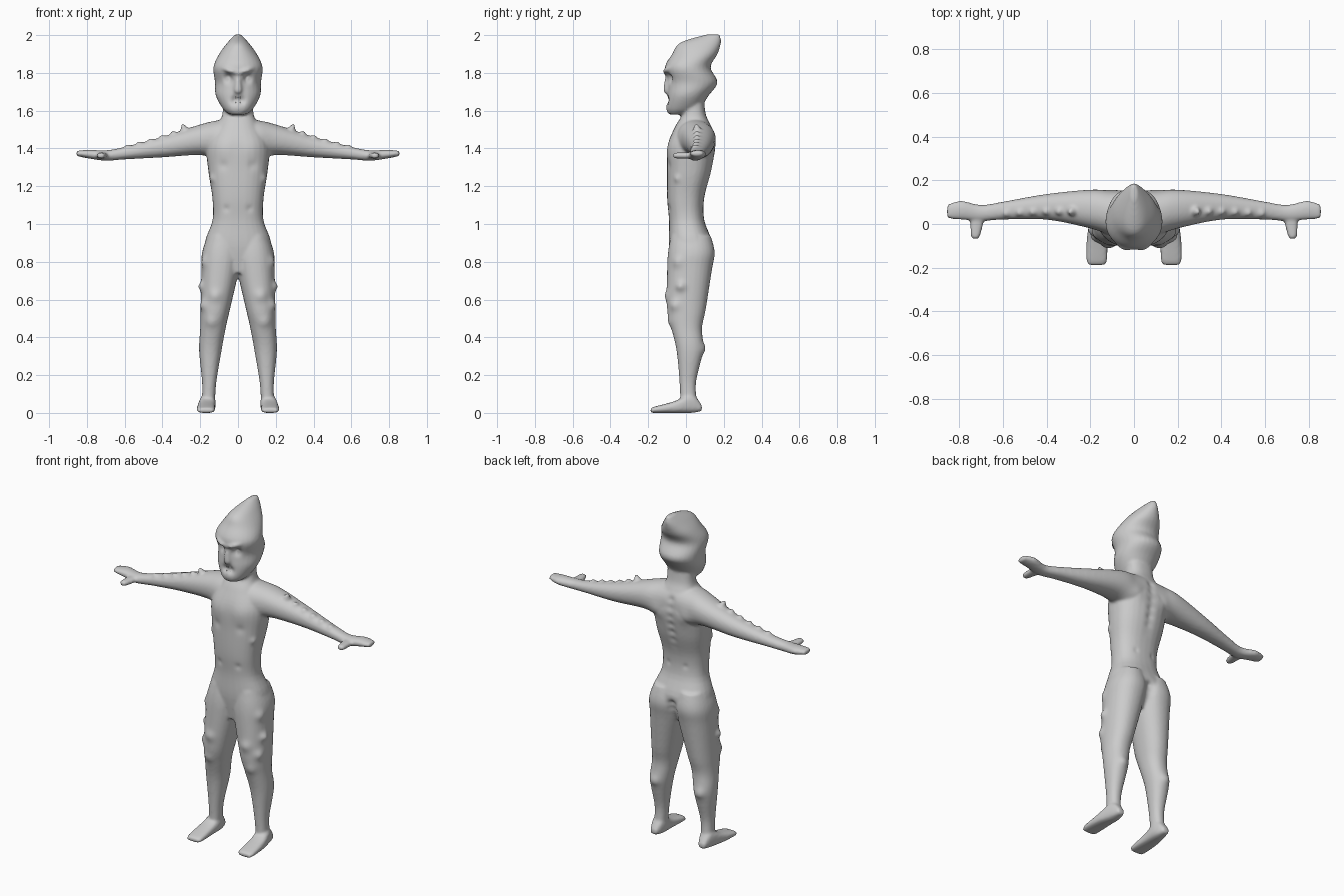
import bpy, bmesh, math
from mathutils import Vector

if "Cube" in bpy.data.objects:
    bpy.data.objects.remove(bpy.data.objects["Cube"])

SEG = 28
bm = bmesh.new()


def catmull(p, q, r, s, t):
    return [0.5 * (2 * b + (c - a) * t + (2 * a - 5 * b + 4 * c - d) * t * t
                   + (3 * b - a - 3 * c + d) * t ** 3) for a, b, c, d in zip(p, q, r, s)]


def place(axis, t, a, b):
    return {'x': (t, a, b), 'y': (a, t, b), 'z': (a, b, t)}[axis]


def loft(axis, rings, power=2.2, mirror=False, steps=5):
    """Closed skin through rings of (position, a0, a1, b0, b1) along an axis."""
    n = len(rings)
    fine = []
    for i in range(n - 1):
        quad = [rings[min(max(i + k, 0), n - 1)] for k in (-1, 0, 1, 2)]
        fine += [catmull(*quad, s / steps) for s in range(steps)]
    fine.append(rings[-1])
    for side in ((1, -1) if mirror else (1,)):
        loops = []
        for t, a0, a1, b0, b1 in fine:
            loop = []
            for k in range(SEG):
                ang = 2 * math.pi * k / SEG
                c, s = math.cos(ang), math.sin(ang)
                u = math.copysign(abs(c) ** (2 / power), c)
                v = math.copysign(abs(s) ** (2 / power), s)
                co = place(axis, t, (a0 + a1) / 2 + u * (a1 - a0) / 2,
                           (b0 + b1) / 2 + v * (b1 - b0) / 2)
                loop.append(bm.verts.new((co[0] * side, co[1], co[2])))
            loops.append(loop)
        for lo, hi in zip(loops, loops[1:]):
            for k in range(SEG):
                j = (k + 1) % SEG
                bm.faces.new((lo[k], lo[j], hi[j], hi[k]))
        bm.faces.new(loops[0])
        bm.faces.new(loops[-1])


def centred(rings):
    return [(z, -w, w, y0, y1) for z, w, y0, y1 in rings]


# torso and neck: height, half width, front, back
loft('z', centred([
    (.74, .09, -.07, .08), (.88, .175, -.09, .14), (1.02, .135, -.09, .097),
    (1.14, .136, -.10, .097), (1.28, .157, -.10, .135), (1.42, .165, -.095, .155),
    (1.52, .11, -.055, .13), (1.58, .083, -.02, .105), (1.66, .08, -.01, .095)]), 2.4)

# head with swept-back crest
loft('z', centred([
    (1.58, .045, -.09, 0), (1.61, .08, -.105, .07), (1.68, .118, -.10, .12),
    (1.75, .122, -.096, .167), (1.83, .13, -.112, .13), (1.9, .1, -.073, .167),
    (1.96, .056, -.03, .185), (2.004, .014, .11, .18)]), 2.1)
# nose
loft('z', centred([(1.69, .018, -.107, -.06), (1.71, .023, -.12, -.06),
                   (1.79, .014, -.108, -.06)]))
# brow ridges
loft('x', [(0, -.118, -.06, 1.785, 1.815), (.06, -.115, -.04, 1.8, 1.833),
           (.12, -.04, .02, 1.825, 1.845)], mirror=True)

# arms and hands
loft('x', [
    (0, -.04, .15, 1.36, 1.56), (.1, -.05, .152, 1.34, 1.55), (.2, -.02, .157, 1.365, 1.527),
    (.4, .02, .137, 1.353, 1.462), (.6, .02, .102, 1.342, 1.408), (.7, .013, .087, 1.335, 1.39),
    (.79, .02, .106, 1.347, 1.393), (.855, .025, .088, 1.36, 1.387)], mirror=True)
# thumbs
loft('y', [(-.068, .712, .737, 1.352, 1.373), (-.05, .702, .747, 1.347, 1.378),
           (.04, .68, .75, 1.345, 1.38)], mirror=True)

# legs
loft('z', [
    (.04, .122, .192, -.03, .06), (.16, .115, .19, -.034, .053), (.33, .087, .206, -.05, .09),
    (.45, .065, .2, -.078, .085), (.55, .042, .198, -.1, .105), (.75, -.004, .194, -.1, .136),
    (.85, -.02, .19, -.095, .152), (.94, 0, .16, -.08, .13)], mirror=True)
# feet
loft('y', [
    (-.188, .145, .2, 0, .02), (-.17, .123, .217, 0, .032), (-.06, .121, .215, 0, .062),
    (.03, .12, .198, 0, .1), (.084, .14, .18, .01, .04)], 2.8, mirror=True)

# fuse all parts into one smooth skin
bmesh.ops.recalc_face_normals(bm, faces=bm.faces)
mesh = bpy.data.meshes.new("body")
bm.to_mesh(mesh)
bm.free()
body = bpy.data.objects.new("body", mesh)
bpy.context.collection.objects.link(body)
fuse = body.modifiers.new("fuse", 'REMESH')
fuse.mode = 'VOXEL'
fuse.voxel_size = .008
relax = body.modifiers.new("relax", 'SMOOTH')
relax.factor = .5
relax.iterations = 5
graph = bpy.context.evaluated_depsgraph_get()
skin = bpy.data.meshes.new_from_object(body.evaluated_get(graph))
body.modifiers.clear()
body.data = skin

# sculpting dabs, mirrored: x, y, z, radius, push along the surface normal
dabs = [
    # eye sockets, eyeballs, mouth
    (.055, -.09, 1.77, .022, -.022), (.055, -.08, 1.768, .009, .012),
    (.018, -.10, 1.655, .02, -.018),
    # chest, ribs, belly, waist
    (.08, -.10, 1.40, .055, .006), (.08, -.10, 1.31, .025, -.006),
    (.14, -.05, 1.24, .02, .008), (.065, -.10, 1.08, .018, -.008),
    (.09, .15, 1.40, .04, .009), (.06, .1, 1.08, .015, -.010),
    # thigh, knee and calf lumps
    (.2, -.03, .67, .025, .020), (.19, -.05, .80, .03, .012),
    (.185, -.06, .57, .028, .012), (.12, -.10, .62, .03, .010),
    (.14, -.08, .48, .03, .008), (.15, .088, .34, .03, .012),
]
# row of arm spikes, shrinking toward the wrist
for i in range(6):
    x = .285 + .06 * i
    dabs.append((x, .058 - .002 * i, 1.503 - .31 * (x - .285), .016, .036 if i == 0 else .02 - .002 * i))
dabs += [(0, .14, 1.04 + .05 * i, .022, -.010) for i in range(10)]   # spine groove
dabs += [(0, .14, .74 + .04 * i, .022, -.016) for i in range(4)]     # buttock cleft

points = [v.co.copy() for v in skin.vertices]
normals = [v.normal.copy() for v in skin.vertices]
flat = []
for p, normal in zip(points, normals):
    push = 0
    for x, y, z, r, d in dabs:
        if abs(p.z - z) < 2.5 * r:
            far = ((abs(p.x) - x) ** 2 + (p.y - y) ** 2 + (p.z - z) ** 2) / (r * r)
            if far < 7:
                push += d * math.exp(-far)
    p = p + normal * push
    flat += [p.x, p.y, max(p.z, 0)]
skin.vertices.foreach_set("co", flat)

# single grey colour, smooth shading
grey = bpy.data.materials.new("plain grey")
grey.diffuse_color = (.6, .6, .6, 1)
grey.use_nodes = True
grey.node_tree.nodes["Principled BSDF"].inputs["Base Color"].default_value = grey.diffuse_color
skin.materials.clear()
skin.materials.append(grey)
skin.polygons.foreach_set("use_smooth", [True] * len(skin.polygons))
skin.update()

# teeth around the open mouth
teeth = bmesh.new()
for i in range(5):
    x = -.024 + .012 * i
    for z, flip in ((1.672, 1), (1.638, -1)):
        new = bmesh.ops.create_cone(teeth, cap_ends=True, segments=8,
                                    radius1=.0005, radius2=.004, depth=.016)['verts']
        for v in new:
            v.co = Vector((v.co.x + x, v.co.y - .094 + abs(x) * .3, v.co.z * flip + z))
bmesh.ops.recalc_face_normals(teeth, faces=teeth.faces)
tooth_mesh = bpy.data.meshes.new("teeth")
teeth.to_mesh(tooth_mesh)
teeth.free()
tooth_mesh.materials.append(grey)
bpy.context.collection.objects.link(bpy.data.objects.new("teeth", tooth_mesh))
